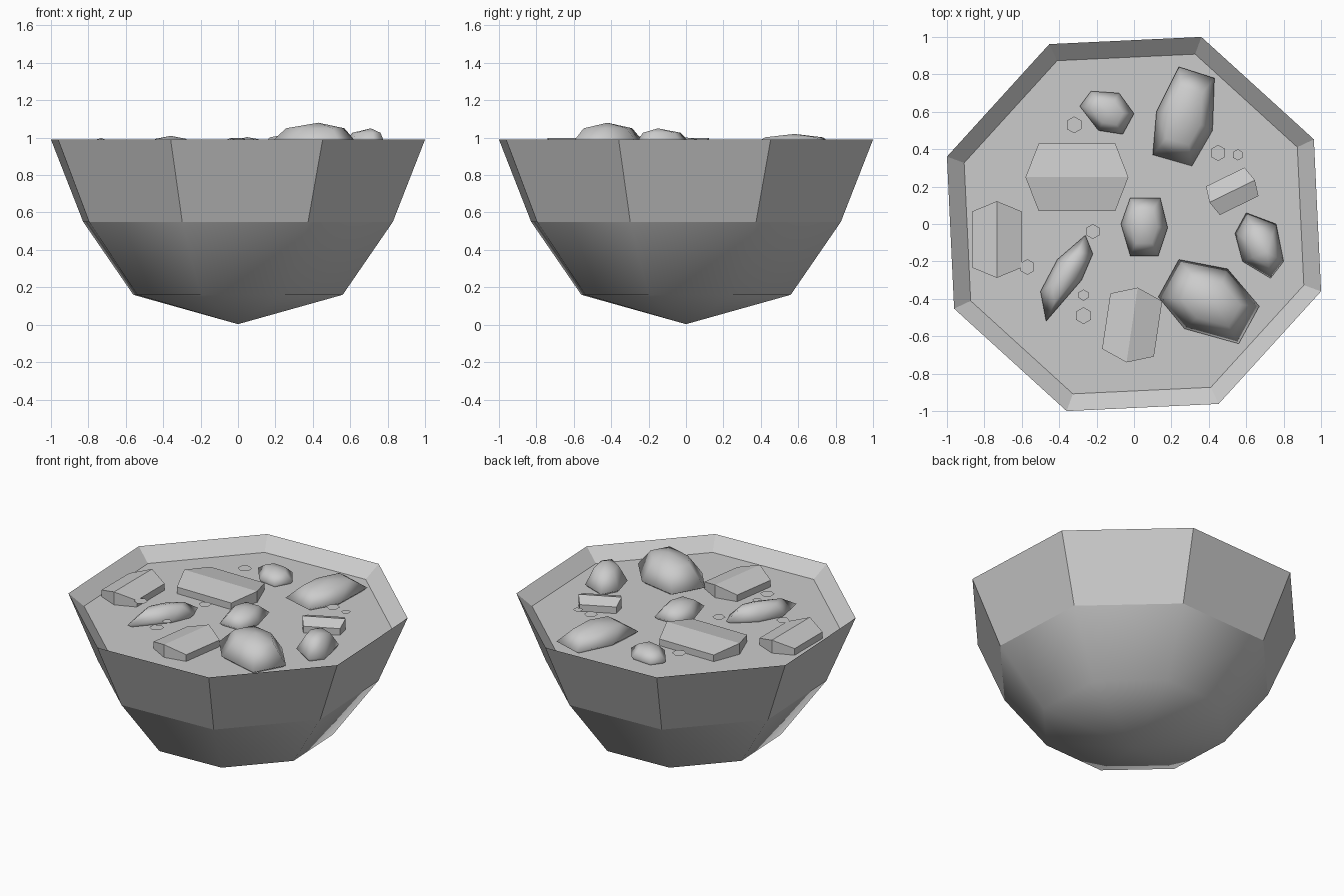
import bpy, math
from mathutils import Vector

if "Cube" in bpy.data.objects:
    bpy.data.objects.remove(bpy.data.objects["Cube"])

SOUP_Z = 0.91


def make(name, verts, faces, smooth=lambda i: False):
    me = bpy.data.meshes.new(name)
    me.from_pydata([tuple(v) for v in verts], [], faces)
    for p in me.polygons:
        p.use_smooth = smooth(p.index)
    me.update()
    ob = bpy.data.objects.new(name, me)
    bpy.context.collection.objects.link(ob)
    return ob


def polygon(r, n, z, cx=0.0, cy=0.0, start=0.0):
    return [Vector((cx + r * math.cos(start + math.tau * i / n),
                    cy + r * math.sin(start + math.tau * i / n), z)) for i in range(n)]


def bands(n, rings, first=0):
    # quads joining consecutive rings, listed bottom to top, counter-clockwise
    return [(first + k * n + i, first + k * n + (i + 1) % n,
             first + (k + 1) * n + (i + 1) % n, first + (k + 1) * n + i)
            for k in range(rings - 1) for i in range(n)]


# Bowl: octagonal shell, rounded underside, flat upper band and sloped inner lip
TURN = math.radians(25.2)
profile = [(0.595, 0.16), (0.88, 0.55), (1.063, 0.99), (0.965, SOUP_Z)]
verts = [Vector((0, 0, 0.003))]
for r, z in profile:
    verts += polygon(r, 8, z, start=TURN)
faces = [(0, 1 + (i + 1) % 8, 1 + i) for i in range(8)] + bands(8, 4, 1)
make("bowl", verts, faces, lambda i: i < 16)

# Stew surface
make("stew_surface", polygon(0.965, 8, SOUP_Z, start=TURN), [tuple(range(8))])


# Rounded chunks: outline ring, inset shoulder ring and peak, mirrored below
def round_chunk(name, outline, top, peak):
    pts = sorted(outline, key=lambda p: math.atan2(p[1] - peak[1], p[0] - peak[0]))
    n = len(pts)
    mid = 0.93
    h = top - mid
    verts = []
    for f, z in ((0.6, mid - 0.06), (1.0, mid), (0.58, mid + 0.8 * h)):
        verts += [Vector((peak[0] + (x - peak[0]) * f, peak[1] + (y - peak[1]) * f, z))
                  for x, y in pts]
    verts.append(Vector((peak[0], peak[1], top)))
    faces = [tuple(reversed(range(n)))] + bands(n, 3)
    faces += [(2 * n + i, 2 * n + (i + 1) % n, 3 * n) for i in range(n)]
    make(name, verts, faces, lambda i: True)


round_chunk("large_chunk", [(.13, -.39), (.24, -.19), (.5, -.24), (.67, -.44), (.56, -.64), (.27, -.56)],
            1.08, (.43, -.42))
round_chunk("long_chunk", [(.10, .37), (.12, .6), (.24, .84), (.43, .78), (.42, .5), (.31, .31)],
            1.02, (.27, .58))
round_chunk("right_chunk", [(.54, -.05), (.60, .06), (.76, .0), (.80, -.2), (.73, -.29), (.58, -.2)],
            1.05, (.71, -.15))
round_chunk("back_chunk", [(-.29, .63), (-.23, .71), (-.08, .7), (0, .59), (-.06, .48), (-.19, .5)],
            0.985, (-.14, .6))
round_chunk("centre_chunk", [(-.07, 0), (-.02, .14), (.14, .14), (.18, -.02), (.13, -.17), (-.02, -.17)],
            1.003, (.05, -.01))
round_chunk("slender_chunk", [(-.5, -.36), (-.41, -.19), (-.26, -.06), (-.22, -.16), (-.28, -.3), (-.47, -.52)],
            1.01, (-.36, -.28))


# Cut vegetable wedges: hexagonal plan, upright walls, ridge along the long axis
def wedge(name, x, y, half, shoulder, width, angle, ridge, eave=0.955):
    plan = [(half, 0, ridge), (shoulder, width, eave), (-shoulder, width, eave),
            (-half, 0, ridge), (-shoulder, -width, eave), (shoulder, -width, eave)]
    c, s = math.cos(math.radians(angle)), math.sin(math.radians(angle))
    at = [(x + a * c - b * s, y + a * s + b * c, z) for a, b, z in plan]
    verts = [(a, b, 0.87) for a, b, _ in at] + at
    faces = [(5, 4, 3, 2, 1, 0)] + bands(6, 2) + [(6, 7, 8, 9), (6, 9, 10, 11)]
    make(name, verts, faces)


wedge("wide_wedge", -.305, .25, .275, .205, .18, 0, .985)
wedge("left_wedge", -.733, -.083, .205, .15, .133, 90, .998)
wedge("front_wedge", -.01, -.54, .202, .15, .14, 81.5, .997)
wedge("small_wedge", .525, .175, .135, .115, .085, 26, .985)

# Flat hexagonal flecks hovering just above the stew
flecks = [(-.32, .53, .045), (-.22, -.04, .04), (-.57, -.23, .042), (-.27, -.38, .03),
          (-.27, -.49, .045), (.45, .38, .043), (.555, .37, .03)]
for k, (x, y, r) in enumerate(flecks):
    make(f"fleck_{k + 1}", polygon(r, 6, 0.957, x, y, math.pi / 6), [tuple(range(6))])
